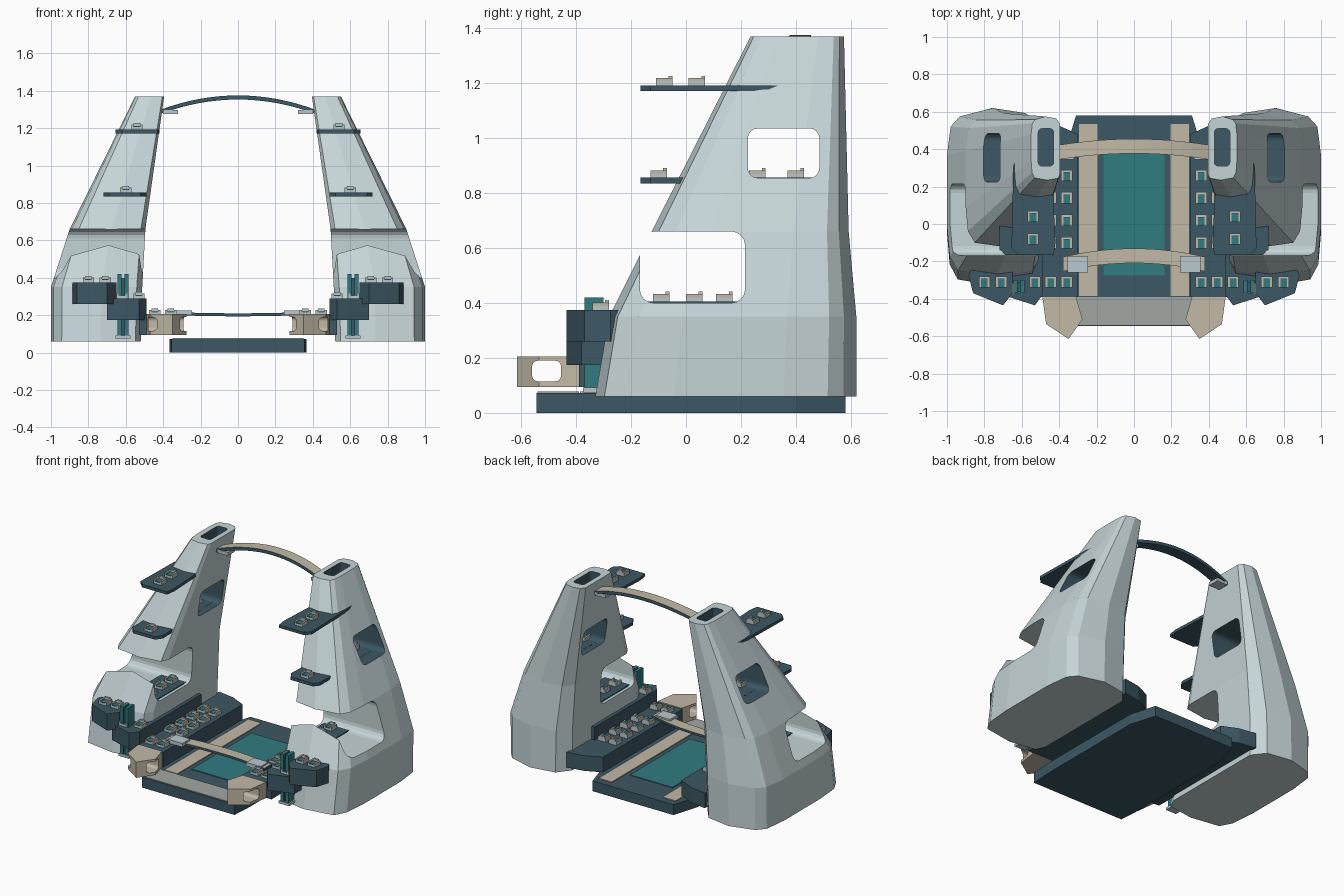
import bpy, bmesh
from math import sin, cos, pi

if "Cube" in bpy.data.objects:
    bpy.data.objects.remove(bpy.data.objects["Cube"])

def mat(name, c):
    m = bpy.data.materials.new(name)
    m.diffuse_color = (*c, 1)
    m.use_nodes = True
    m.node_tree.nodes["Principled BSDF"].inputs["Base Color"].default_value = m.diffuse_color
    return m

SHELL = mat("pale_shell", (0.56, 0.66, 0.68))
DARK = mat("dark_blue", (0.045, 0.095, 0.125))
TEAL = mat("teal", (0.03, 0.2, 0.22))
BEIGE = mat("beige", (0.54, 0.49, 0.39))
PAD = mat("light_grey", (0.5, 0.58, 0.62))

def finish(name, bm, mats, mirror=False):
    bmesh.ops.recalc_face_normals(bm, faces=bm.faces)
    me = bpy.data.meshes.new(name)
    bm.to_mesh(me)
    bm.free()
    ob = bpy.data.objects.new(name, me)
    bpy.context.collection.objects.link(ob)
    for m in mats:
        me.materials.append(m)
    if mirror:
        ob.modifiers.new("mirror", 'MIRROR').use_mirror_merge = False
    return ob

def loft(bm, rings):
    vs = [[bm.verts.new(p) for p in r] for r in rings]
    n = len(vs[0])
    for a, b in zip(vs, vs[1:]):
        for i in range(n):
            j = (i + 1) % n
            bm.faces.new((a[i], a[j], b[j], b[i]))
    bm.faces.new(vs[0][::-1])
    bm.faces.new(vs[-1])

def prism(name, pts, lo, hi, mats, axis='z', mirror=True):
    """Extrude a 2D outline along z (pts = x,y) or along x (pts = y,z)."""
    put = (lambda p, t: (p[0], p[1], t)) if axis == 'z' else (lambda p, t: (t, p[0], p[1]))
    bm = bmesh.new()
    loft(bm, [[put(p, t) for p in pts] for t in (lo, hi)])
    return finish(name, bm, mats, mirror)

def rounded(a0, a1, b0, b1, r, n=4):
    pts = []
    for k, (a, b) in enumerate(((a1 - r, b1 - r), (a0 + r, b1 - r), (a0 + r, b0 + r), (a1 - r, b0 + r))):
        for i in range(n + 1):
            t = (k + i / n) * pi / 2
            pts.append((a + r * cos(t), b + r * sin(t)))
    return pts

def box(bm, x0, x1, y0, y1, z0, z1, mi=0):
    n = len(bm.faces)
    loft(bm, [[(x0, y0, z), (x1, y0, z), (x1, y1, z), (x0, y1, z)] for z in (z0, z1)])
    bm.faces.ensure_lookup_table()
    for f in bm.faces[n:]:
        f.material_index = mi

def rect(x0, x1, y0, y1):
    return [(x0, y0), (x1, y0), (x1, y1), (x0, y1)]

def carve(ob, cutters):
    bpy.context.view_layer.objects.active = ob
    for c in cutters:
        c.hide_render = True
        m = ob.modifiers.new("cut", 'BOOLEAN')
        m.operation, m.object, m.solver = 'DIFFERENCE', c, 'EXACT'
        m.material_mode = 'TRANSFER'
        bpy.ops.object.modifier_apply(modifier=m.name)
        bpy.data.objects.remove(c)
    ob.modifiers.new("mirror", 'MIRROR').use_mirror_merge = False

# Tapering faceted towers with a side window, a front notch and a roof slot
section = [(0.06, 0.03), (0.45, 0), (0.88, 0.035), (0.97, 0.12), (1, 0.3), (1, 0.72), (0.96, 0.89),
           (0.86, 0.95), (0.5, 1), (0.14, 0.97), (0, 0.88), (0, 0.1)]
levels = [(0.06, 0.52, 1.0, -0.33, 0.62), (0.35, 0.512, 1.0, -0.28, 0.62),
          (0.66, 0.495, 0.9, -0.125, 0.592), (1.37, 0.395, 0.55, 0.235, 0.575)]
bm = bmesh.new()
loft(bm, [[(x0 + u * (x1 - x0), y0 + v * (y1 - y0), z) for u, v in section]
          for z, x0, x1, y0, y1 in levels])
tower = finish("tower", bm, [SHELL])
carve(tower, [
    prism("window_cutter", rounded(0.225, 0.485, 0.855, 1.035, 0.035), 0.2, 1.2, [DARK], 'x', False),
    prism("notch_cutter", rounded(-0.168, 0.215, 0.4, 0.66, 0.05), 0.2, 1.2, [SHELL], 'x', False),
    prism("slot_cutter", rounded(0.43, 0.512, 0.31, 0.51, 0.02), 1.22, 1.5, [DARK], 'z', False)])

# Balcony shelves on the towers
prism("upper_balcony", [(0.43, -0.165), (0.62, -0.165), (0.655, -0.13), (0.645, 0.3), (0.6, 0.53),
                        (0.45, 0.53), (0.42, -0.1)], 1.172, 1.192, [DARK])
prism("middle_balcony", [(0.52, -0.165), (0.69, -0.165), (0.72, -0.13), (0.71, 0.48),
                         (0.52, 0.48), (0.49, -0.12)], 0.835, 0.856, [DARK])
prism("notch_floor", rect(0.53, 0.72, -0.15, 0.19), 0.395, 0.406, [DARK])

# Stepped seating terraces
prism("low_terrace", [(0.3, -0.39), (0.53, -0.39), (0.53, 0.55), (0.41, 0.53), (0.3, 0.48)], 0.095, 0.2, [DARK])
prism("middle_terrace", [(0.49, -0.38), (0.53, -0.435), (0.7, -0.38), (0.7, 0.3), (0.49, 0.3)],
      0.175, 0.288, [DARK])
prism("high_terrace", [(0.65, -0.37), (0.7, -0.435), (0.86, -0.37), (0.885, -0.275), (0.85, -0.2), (0.65, -0.2)],
      0.26, 0.375, [DARK])

# Beige pods at the front of the low terraces
pod = prism("front_pod", [(0.31, -0.39), (0.275, -0.51), (0.35, -0.615), (0.47, -0.535), (0.49, -0.39)],
            0.095, 0.205, [BEIGE], 'z', False)
carve(pod, [prism("pod_cutter", rounded(-0.56, -0.455, 0.115, 0.19, 0.02), 0.1, 0.7, [BEIGE], 'x', False)])

# Glass lifts beside the terraces
bm = bmesh.new()
box(bm, 0.585, 0.608, -0.37, -0.3, 0.09, 0.42)
box(bm, 0.622, 0.645, -0.37, -0.3, 0.09, 0.42)
box(bm, 0.608, 0.622, -0.36, -0.31, 0.09, 0.4, 1)
box(bm, 0.575, 0.655, -0.375, -0.29, 0.075, 0.092, 2)
finish("lift", bm, [TEAL, DARK, PAD], True)

# Stage floor with walkways and pool
prism("floor_slab", [(-0.355, -0.545), (0.355, -0.545), (0.365, -0.4), (0.365, 0.4), (0.31, 0.58),
                     (-0.31, 0.58), (-0.365, 0.4), (-0.365, -0.4)], 0, 0.072, [DARK], 'z', False)
prism("front_apron", rect(-0.35, 0.35, -0.54, -0.39), 0.07, 0.077, [mat("apron", (0.36, 0.39, 0.36))], 'z', False)
prism("walkway", rect(0.195, 0.295, -0.385, 0.535), 0.07, 0.078, [BEIGE])
prism("pool", rect(-0.163, 0.163, -0.275, 0.38), 0.07, 0.077, [TEAL], 'z', False)

# Curved bridges, beige on top and dark below
def bridge(name, half, z_end, rise, y_end, bow, width, thick, n=16):
    rings = []
    for i in range(n + 1):
        t = 2 * i / n - 1
        y, z = y_end + bow * (1 - t * t), z_end + rise * (1 - t * t)
        rings.append([(half * t, y - width / 2, z - thick), (half * t, y + width / 2, z - thick),
                      (half * t, y + width / 2, z), (half * t, y - width / 2, z)])
    bm = bmesh.new()
    loft(bm, rings)
    ob = finish(name, bm, [DARK, BEIGE])
    for p in ob.data.polygons:
        p.material_index = int(p.normal.z > 0.5)

bridge("upper_bridge", 0.41, 1.3, 0.075, 0.382, 0.034, 0.078, 0.022)
bridge("lower_bridge", 0.38, 0.218, -0.008, -0.215, 0.045, 0.078, 0.016)
bm = bmesh.new()
box(bm, 0.32, 0.4, 0.345, 0.425, 1.275, 1.298)
box(bm, 0.245, 0.355, -0.26, -0.175, 0.2, 0.226)
finish("bridge_landing", bm, [PAD], True)

# Chairs: block seat, teal cushion, arms and a back
def chair(bm, x, y, z):
    s = 0.03
    box(bm, x - s, x + s, y - s, y + s, z, z + 0.015)
    box(bm, x - 0.018, x + 0.018, y - s, y + 0.016, z + 0.014, z + 0.02, 1)
    for k in (-1, 1):
        box(bm, x + k * 0.024 - 0.006, x + k * 0.024 + 0.006, y - s, y + s, z + 0.014, z + 0.028, 2)
    box(bm, x - 0.018, x + 0.018, y + 0.016, y + s, z + 0.014, z + 0.036)

spots = [(0.54, y, 1.191) for y in (-0.08, 0.04)]
spots += [(0.6, y, 0.855) for y in (-0.1, 0.26, 0.4)]
spots += [(0.61, y, 0.405) for y in (-0.09, 0.03, 0.14)]
spots += [(x, y, 0.199) for x in (0.36, 0.445) for y in (-0.31, -0.1, 0.02, 0.14, 0.26)]
spots += [(0.53, -0.31, 0.287), (0.62, -0.345, 0.287), (0.71, -0.31, 0.374), (0.8, -0.31, 0.374)]
bm = bmesh.new()
for p in spots:
    chair(bm, *p)
finish("chairs", bm, [PAD, TEAL, BEIGE], True)
